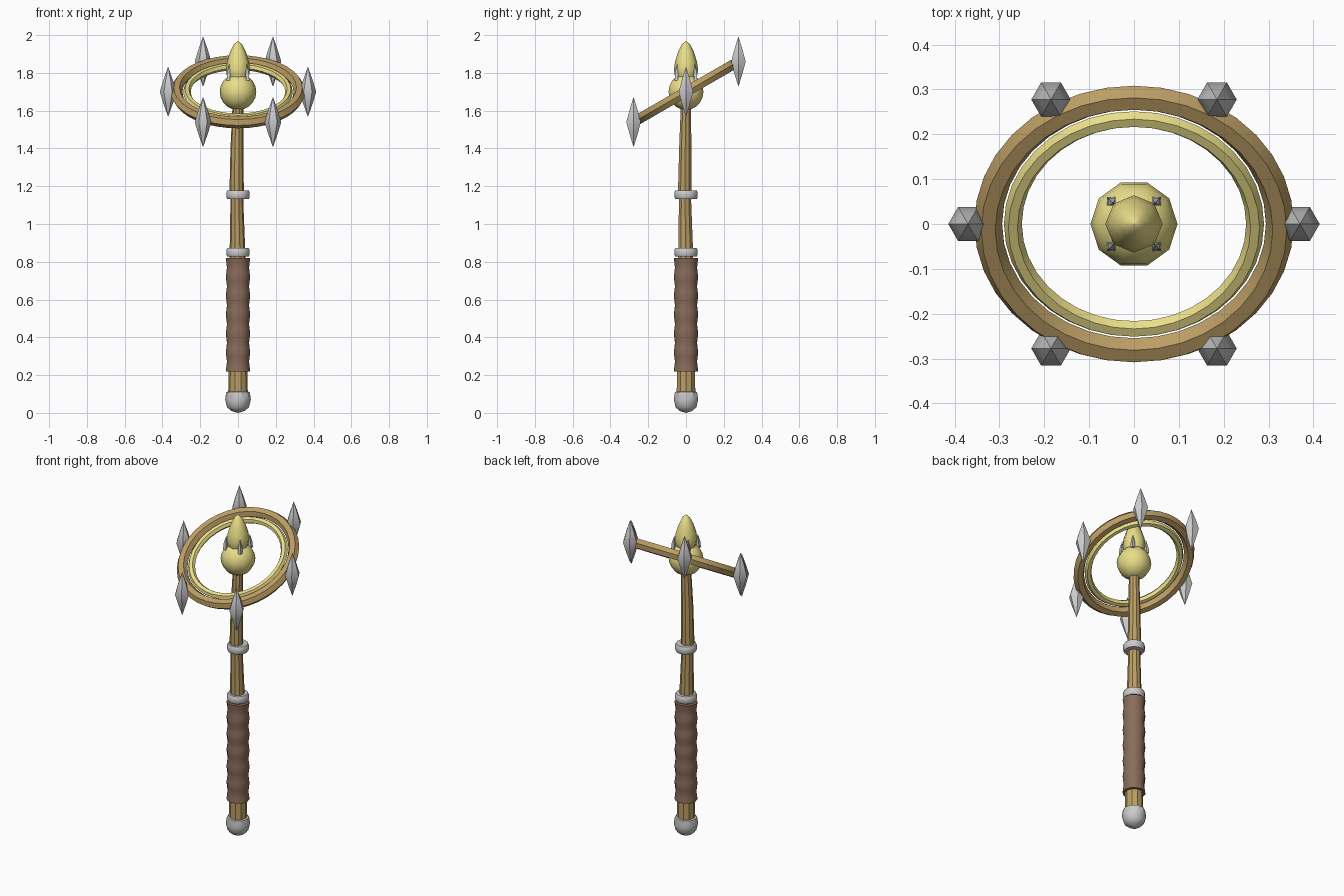
import bpy, math
from mathutils import Matrix, Vector

if "Cube" in bpy.data.objects:
    bpy.data.objects.remove(bpy.data.objects["Cube"])


def material(name, rgb):
    m = bpy.data.materials.new(name)
    m.diffuse_color = (*rgb, 1)
    m.use_nodes = True
    m.node_tree.nodes["Principled BSDF"].inputs["Base Color"].default_value = m.diffuse_color
    return m


WOOD = material("wood", (0.50, 0.34, 0.13))
GOLD = material("gold", (0.82, 0.73, 0.25))
LEATHER = material("leather", (0.25, 0.15, 0.10))


def finish(name, verts, faces, mat, matrix, angle):
    mesh = bpy.data.meshes.new(name)
    mesh.from_pydata(verts, [], faces)
    ob = bpy.data.objects.new(name, mesh)
    bpy.context.collection.objects.link(ob)
    mesh.transform(matrix)
    if mat:
        mesh.materials.append(mat)
    bpy.ops.object.select_all(action='DESELECT')
    ob.select_set(True)
    bpy.context.view_layer.objects.active = ob
    bpy.ops.object.shade_smooth_by_angle(angle=math.radians(angle))
    return ob


def lathe(name, profile, sides, mat=None, matrix=Matrix(), angle=35):
    """Profile points are (radius, z) from bottom to top, with optional x, y shift."""
    verts, faces = [], []
    for r, z, *s in profile:
        sx, sy = s if s else (0, 0)
        r = max(r, 0.0005)
        for k in range(sides):
            a = math.tau * k / sides
            verts.append((sx + r * math.cos(a), sy + r * math.sin(a), z))
    for i in range(len(profile) - 1):
        for k in range(sides):
            n = (k + 1) % sides
            faces.append((i * sides + k, i * sides + n,
                          (i + 1) * sides + n, (i + 1) * sides + k))
    faces.append(tuple(reversed(range(sides))))
    faces.append(tuple(range(len(verts) - sides, len(verts))))
    return finish(name, verts, faces, mat, matrix, angle)


def torus(name, major, minor, segs, sides, mat, matrix):
    verts, faces = [], []
    for i in range(segs):
        a = math.tau * i / segs
        for k in range(sides):
            b = math.tau * k / sides
            r = major + minor * math.cos(b)
            verts.append((r * math.cos(a), r * math.sin(a), minor * math.sin(b)))
            n, j = (k + 1) % sides, (i + 1) % segs
            faces.append((i * sides + k, j * sides + k, j * sides + n, i * sides + n))
    return finish(name, verts, faces, mat, matrix, 35)


# Handle: pommel, shaft, wrapped grip and collars
lathe("pommel", [(0.0, 0.0), (0.035, 0.01), (0.058, 0.03), (0.068, 0.07), (0.062, 0.11),
                 (0.045, 0.115)], 10)
lathe("shaft", [(0.052, 0.09), (0.05, 0.25), (0.046, 0.6), (0.041, 0.87, -0.003, -0.002),
                (0.034, 1.12, -0.006, -0.005), (0.038, 1.18, -0.007, -0.006),
                (0.034, 1.4, -0.006, -0.004), (0.028, 1.65)], 10, WOOD)
waves = [(0.0615 + 0.003 * math.cos(math.tau * i / 4), 0.22 + 0.6 * i / 24) for i in range(25)]
lathe("grip", waves, 12, LEATHER)
for label, z in (("lower", 0.85), ("upper", 1.155)):
    lathe(label + "_collar", [(0.045, z - 0.023), (0.056, z - 0.023), (0.062, z - 0.012),
                              (0.062, z + 0.012), (0.056, z + 0.023), (0.04, z + 0.023)], 12)

# Head: orb, pointed crystal and four small claws
orb = [(0.097 * math.sin(math.pi * i / 10), 1.70 - 0.097 * math.cos(math.pi * i / 10))
       for i in range(11)]
lathe("orb", orb, 10, GOLD, angle=40)
lathe("crystal", [(0.045, 1.75), (0.06, 1.79), (0.064, 1.82), (0.058, 1.86), (0.042, 1.91),
                  (0.022, 1.95), (0.0, 1.97)], 8, GOLD, angle=50)
for i in range(4):
    m = (Matrix.Rotation(math.radians(45 + 90 * i), 4, 'Z')
         @ Matrix.Translation((0.072, 0, 1.76)) @ Matrix.Rotation(math.radians(-4), 4, 'Y'))
    lathe(f"claw_{i + 1}", [(0.013, 0), (0.012, 0.035), (0.0, 0.085)], 4, None, m)

# Tilted rings around the orb
tilt = Matrix.Translation((0, 0, 1.70)) @ Matrix.Rotation(math.radians(30), 4, 'X')
torus("outer_ring", 0.325, 0.031, 36, 6, WOOD, tilt)
torus("inner_ring", 0.27, 0.02, 36, 6, GOLD, tilt)

# Upright spikes spaced around the outer ring
for i in range(6):
    a = math.tau * i / 6
    p = tilt @ Vector((0.37 * math.cos(a), 0.37 * math.sin(a), 0))
    lathe(f"spike_{i + 1}", [(0.0, -0.132), (0.026, -0.06), (0.044, 0), (0.026, 0.06),
                             (0.0, 0.132)], 6, None, Matrix.Translation(p))
